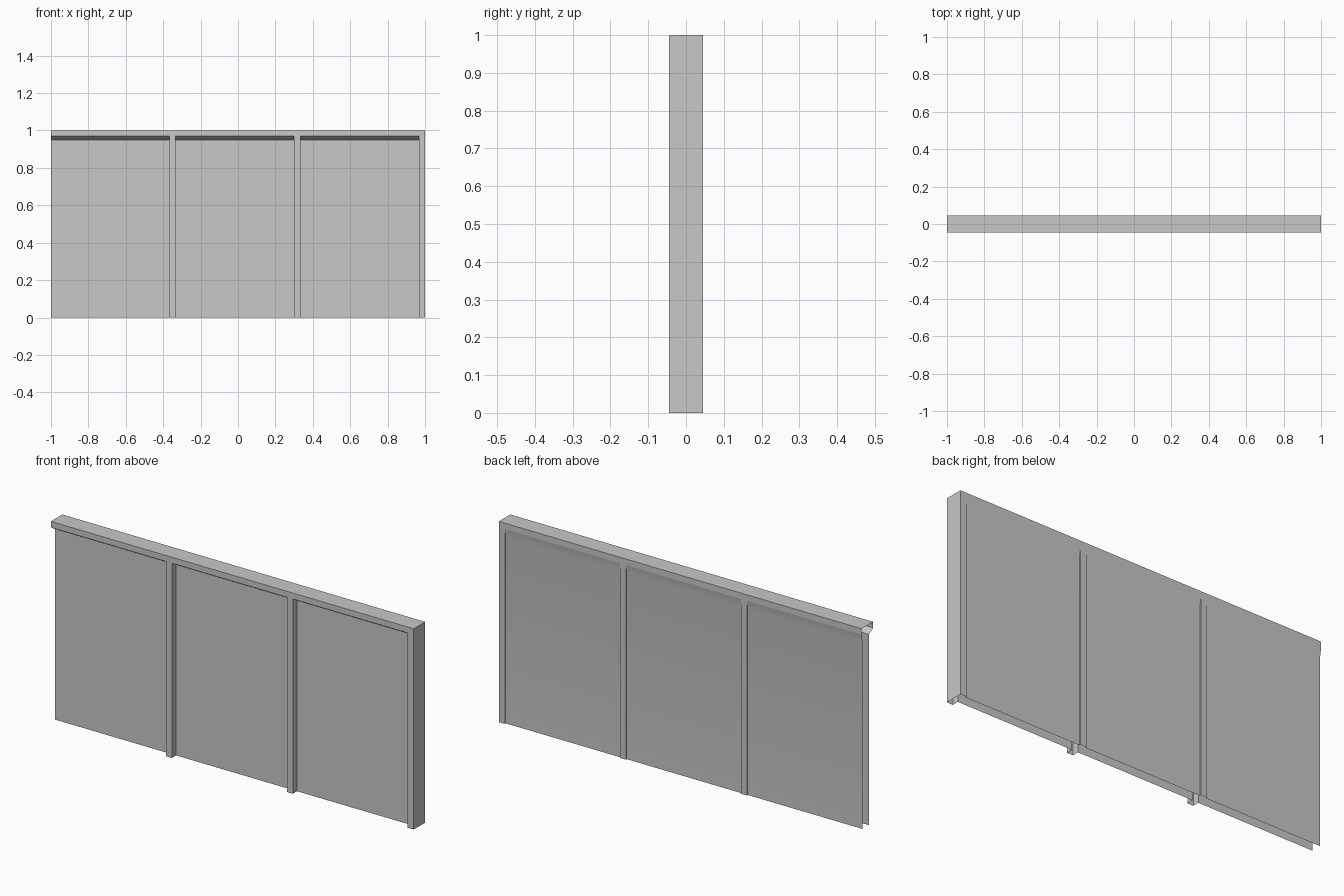
import bpy
import bmesh
from mathutils import Vector

cube = bpy.data.objects.get("Cube")
if cube:
    bpy.data.objects.remove(cube)

# Overall sizes
HALF, DEPTH, TOP, LIP = 1.0, 0.045, 1.0, 0.97
POST = 0.033
POSTS = [(r - POST, r) for r in (-1 / 3, 1 / 3, 1.0)]
BAYS = list(zip([-HALF] + [p[1] for p in POSTS[:-1]], [p[0] for p in POSTS]))
# Each side: name, outward y sign, panel y, height where the panel flattens
SIDES = [("front", -1, -0.012, 0.95), ("back", 1, 0.038, 0.93)]

grey = bpy.data.materials.new("plain_grey")
grey.use_nodes = True
colour = (0.58, 0.58, 0.58, 1)
grey.diffuse_color = colour
grey.node_tree.nodes["Principled BSDF"].inputs["Base Color"].default_value = colour


def sheet(name, faces):
    """Make a thin shell from (points, outward direction) pairs."""
    bm = bmesh.new()
    for points, outward in faces:
        face = bm.faces.new([bm.verts.new(p) for p in points])
        face.normal_update()
        if face.normal.dot(Vector(outward)) < 0:
            face.normal_flip()
    bmesh.ops.remove_doubles(bm, verts=bm.verts, dist=0.0001)
    mesh = bpy.data.meshes.new(name)
    bm.to_mesh(mesh)
    bm.free()
    mesh.materials.append(grey)
    obj = bpy.data.objects.new(name, mesh)
    bpy.context.collection.objects.link(obj)
    bpy.ops.object.select_all(action="DESELECT")
    obj.select_set(True)
    bpy.context.view_layer.objects.active = obj
    bpy.ops.object.shade_smooth_by_angle()
    return obj


def upright(x0, x1, y, z0, z1):
    return [(x0, y, z0), (x1, y, z0), (x1, y, z1), (x0, y, z1)]


# Top rail, open underneath and at the right end
rail = [([(-HALF, -DEPTH, TOP), (HALF, -DEPTH, TOP),
          (HALF, DEPTH, TOP), (-HALF, DEPTH, TOP)], (0, 0, 1))]
for _, sign, _, _ in SIDES:
    rail.append((upright(-HALF, HALF, sign * DEPTH, LIP, TOP), (0, sign, 0)))
sheet("top_rail", rail)

# Closed left end
sheet("end_plate", [([(HALF, -DEPTH, 0), (HALF, DEPTH, 0),
                      (HALF, DEPTH, TOP), (HALF, -DEPTH, TOP)], (1, 0, 0))])

for side, sign, inner, bend in SIDES:
    outer = sign * DEPTH
    # Raised posts with side walls that follow the sloped lip
    for i, (x0, x1) in enumerate(POSTS):
        faces = [(upright(x0, x1, outer, 0, LIP), (0, sign, 0))]
        for x, way in ((x0, -1), (x1, 1)):
            if x < HALF:
                faces.append(([(x, outer, 0), (x, outer, LIP),
                               (x, inner, bend), (x, inner, 0)], (way, 0, 0)))
        sheet(f"{side}_post_{i + 1}", faces)
    # Recessed panels with a sloped lip under the rail
    for i, (x0, x1) in enumerate(BAYS):
        lip = [(x0, inner, bend), (x1, inner, bend), (x1, outer, LIP), (x0, outer, LIP)]
        sheet(f"{side}_panel_{i + 1}",
              [(upright(x0, x1, inner, 0, bend), (0, sign, 0)), (lip, (0, sign, -1))])
